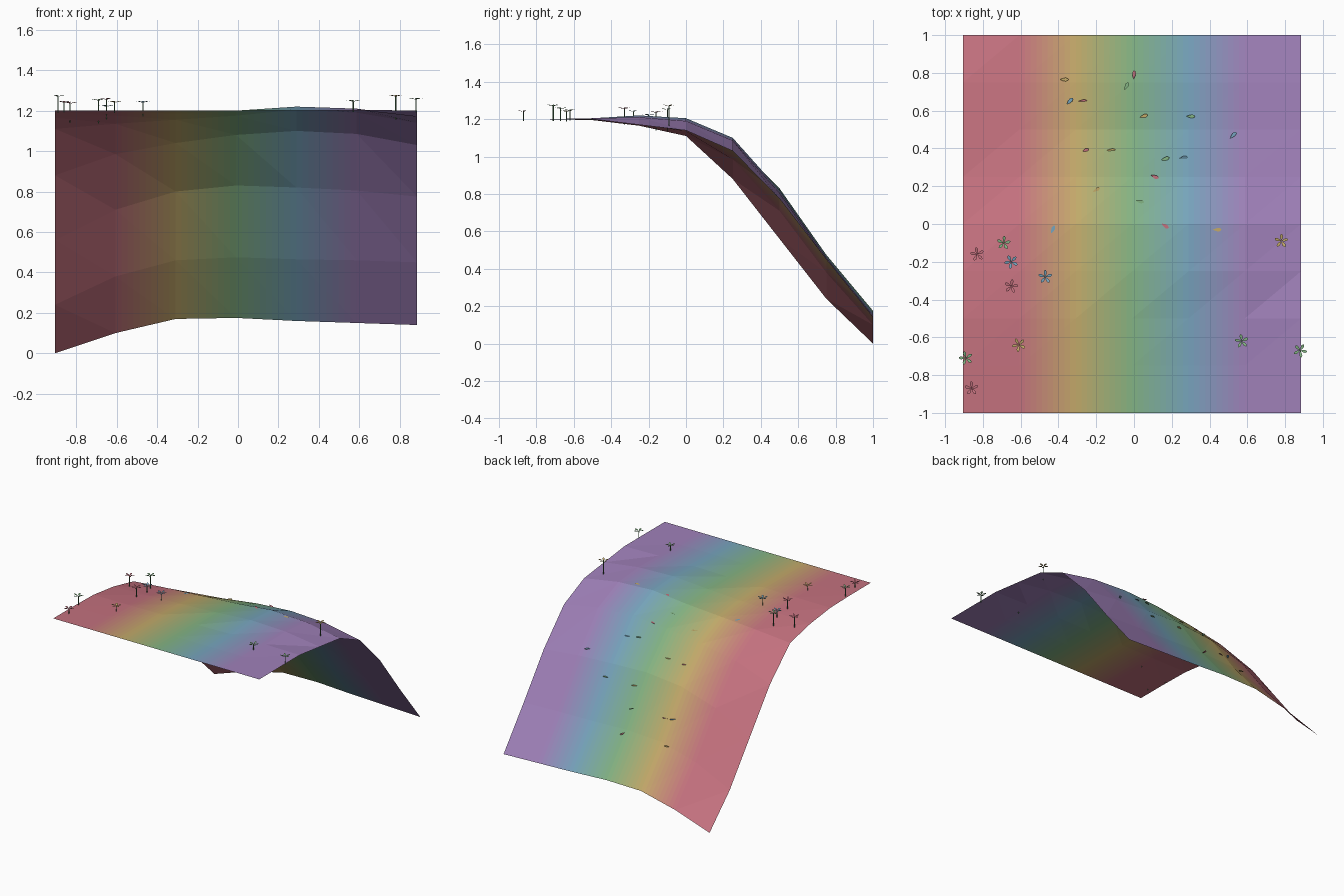
import bpy, bmesh, math, random
from mathutils import Matrix, Vector

if "Cube" in bpy.data.objects:
    bpy.data.objects.remove(bpy.data.objects["Cube"])
random.seed(4)

RAINBOW = [(0.76, 0.44, 0.49), (0.76, 0.44, 0.49), (0.76, 0.66, 0.41), (0.51, 0.70, 0.51),
           (0.46, 0.64, 0.74), (0.62, 0.50, 0.72), (0.62, 0.50, 0.72)]
X0, DX, DY = -0.905, 1.79 / 6, 0.25
# heights of the sheet, one row per step in y, front to back
ROWS = [[1.2] * 7,
        [1.2] * 7,
        [1.195, 1.197, 1.2, 1.2, 1.205, 1.205, 1.2],
        [1.165, 1.175, 1.185, 1.2, 1.22, 1.21, 1.17],
        [1.11, 1.135, 1.155, 1.175, 1.205, 1.19, 1.14],
        [0.88, 0.985, 1.04, 1.08, 1.10, 1.085, 1.03],
        [0.56, 0.71, 0.80, 0.83, 0.82, 0.805, 0.775],
        [0.24, 0.38, 0.46, 0.475, 0.465, 0.46, 0.45],
        [0.0, 0.10, 0.17, 0.175, 0.16, 0.15, 0.14]]


def material(name, rgb):
    m = bpy.data.materials.get(name) or bpy.data.materials.new(name)
    m.diffuse_color = [c ** 2.2 for c in rgb] + [1]
    m.use_nodes = True
    m.node_tree.nodes["Principled BSDF"].inputs["Base Color"].default_value = m.diffuse_color
    return m


def finish(bm, name, mats):
    me = bpy.data.meshes.new(name)
    bm.to_mesh(me)
    bm.free()
    for m in mats:
        me.materials.append(m)
    ob = bpy.data.objects.new(name, me)
    bpy.context.collection.objects.link(ob)
    return ob


def rainbow(x):
    t = min(max((x - X0) / DX, 0), 5.999)
    a, b = RAINBOW[int(t)], RAINBOW[int(t) + 1]
    return [p + (q - p) * (t % 1) for p, q in zip(a, b)]


def height(x, y):
    u = min(max((x - X0) / DX, 0), 5.999)
    v = min(max((y + 1) / DY, 0), 7.999)
    i, j, fu, fv = int(u), int(v), u % 1, v % 1
    lo = ROWS[j][i] * (1 - fu) + ROWS[j][i + 1] * fu
    hi = ROWS[j + 1][i] * (1 - fu) + ROWS[j + 1][i + 1] * fu
    return lo * (1 - fv) + hi * fv


# rainbow sheet: coarse triangles cut into colour bands
bm = bmesh.new()
grid = [[bm.verts.new((X0 + DX * i, -1 + DY * j, z)) for i, z in enumerate(row)]
        for j, row in enumerate(ROWS)]
for j in range(8):
    for i in range(6):
        a, b, c, d = grid[j][i], grid[j][i + 1], grid[j + 1][i + 1], grid[j + 1][i]
        bm.faces.new((a, b, c))
        bm.faces.new((a, c, d))
BANDS = 10
for k in range(BANDS, 5 * BANDS):
    if k % BANDS:
        bmesh.ops.bisect_plane(bm, geom=bm.verts[:] + bm.edges[:] + bm.faces[:],
                               plane_co=(X0 + DX * k / BANDS, 0, 0), plane_no=(1, 0, 0))
for f in bm.faces:
    f.material_index = int((f.calc_center_median().x - X0) / DX * BANDS)
finish(bm, "rainbow_sheet", [material(f"band_{k}", rainbow(X0 + DX * (k + 0.5) / BANDS))
                             for k in range(6 * BANDS)])


def add_petal(bm, mat, length, width, mi=0):
    """Flat leaf shape starting at the origin and running along +x."""
    shape = [(0, 0), (0.35, -0.35), (0.7, -0.5), (0.93, -0.25), (1, 0),
             (0.93, 0.25), (0.7, 0.5), (0.35, 0.35)]
    f = bm.faces.new([bm.verts.new(mat @ Vector((u * length, v * width, 0))) for u, v in shape])
    f.material_index = mi


# flowers: thin stem and five raised petals
stem_mat = material("stem", (0.32, 0.48, 0.34))
FLOWERS = [(-0.83, -0.16, 1.235, 1), (-0.69, -0.10, 1.25, 3), (-0.65, -0.20, 1.22, 4),
           (-0.47, -0.28, 1.24, 4), (-0.65, -0.33, 1.255, 1), (-0.61, -0.64, 1.24, 2),
           (-0.89, -0.71, 1.27, 3), (-0.86, -0.87, 1.24, 1), (0.78, -0.09, 1.27, 2),
           (0.57, -0.62, 1.245, 3), (0.88, -0.67, 1.255, 3)]
for x, y, z, c in FLOWERS:
    bm = bmesh.new()
    base = height(x, y) - 0.01
    bmesh.ops.create_cone(bm, cap_ends=True, segments=5, radius1=0.003, radius2=0.003,
                          depth=z - base, matrix=Matrix.Translation((x, y, (z + base) / 2)))
    start = random.uniform(0, 2)
    for k in range(5):
        m = (Matrix.Translation((x, y, z)) @ Matrix.Rotation(start + k * math.tau / 5, 4, 'Z')
             @ Matrix.Rotation(-0.2, 4, 'Y'))
        add_petal(bm, m, 0.038, 0.016, 1)
    finish(bm, "flower", [stem_mat, material(f"bloom_{c}", RAINBOW[c])])

# loose petals scattered over the slope: x, y, heading, lift
PETALS = [(0, 0.79, 1.5, 0.03), (-0.37, 0.765, 0, 0.02), (-0.04, 0.73, 1.1, 0.14),
          (-0.34, 0.65, 0.8, 0.02), (-0.27, 0.65, 0, 0), (0.05, 0.57, 0.4, 0.01),
          (0.3, 0.57, 0, 0.02), (0.525, 0.47, 0.8, 0.02), (-0.26, 0.385, 0.6, 0),
          (-0.12, 0.39, 0, 0), (0.165, 0.345, 0.3, 0.01), (0.26, 0.35, 0.2, 0),
          (0.11, 0.25, -0.4, 0.005), (-0.2, 0.18, 0.6, 0.005), (0.03, 0.12, -0.2, 0.005),
          (-0.43, -0.03, 1.2, 0.003), (0.165, -0.01, -0.6, 0.003), (0.44, -0.03, 0, 0.003)]
for k, (x, y, ang, lift) in enumerate(PETALS):
    bm = bmesh.new()
    m = (Matrix.Translation((x, y, height(x, y) + lift)) @ Matrix.Rotation(ang, 4, 'Z')
         @ Matrix.Translation((-0.023, 0, 0)))
    add_petal(bm, m, 0.046, 0.02)
    c = 1 + k % 4
    finish(bm, "loose_petal", [material(f"bloom_{c}", RAINBOW[c])])
